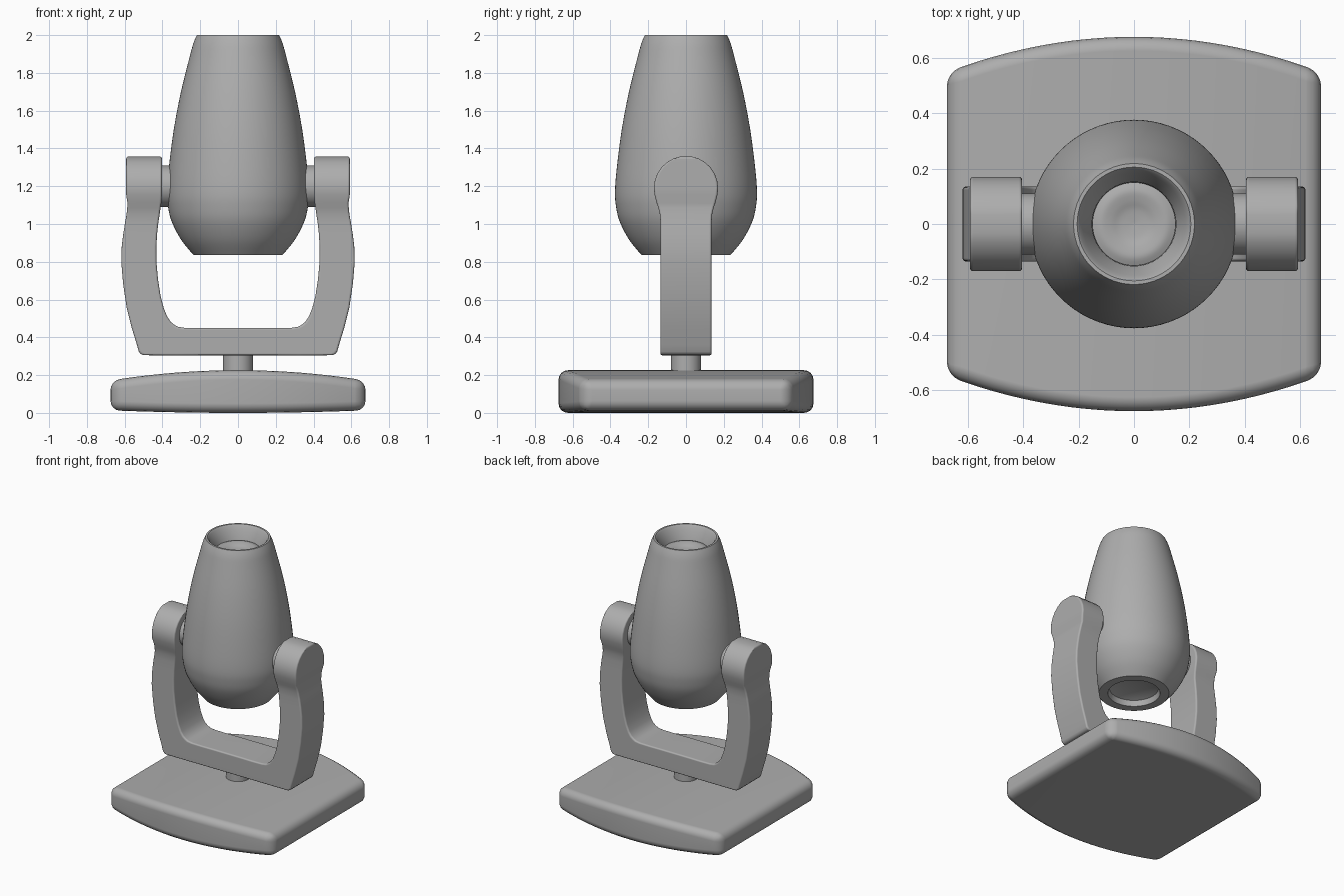
import bpy, bmesh, math
from mathutils import Matrix

if "Cube" in bpy.data.objects:
    bpy.data.objects.remove(bpy.data.objects["Cube"])

grey = bpy.data.materials.new("mid grey")
grey.diffuse_color = (0.42, 0.42, 0.42, 1)
grey.use_nodes = True
grey.node_tree.nodes["Principled BSDF"].inputs["Base Color"].default_value = grey.diffuse_color


def finish(name, bm, bevel=0.0, angle=40):
    bmesh.ops.recalc_face_normals(bm, faces=bm.faces[:])
    me = bpy.data.meshes.new(name)
    bm.to_mesh(me)
    bm.free()
    me.materials.append(grey)
    for p in me.polygons:
        p.use_smooth = True
    ob = bpy.data.objects.new(name, me)
    bpy.context.collection.objects.link(ob)
    if bevel:
        b = ob.modifiers.new("round", 'BEVEL')
        b.width, b.segments = bevel, 4
        b.limit_method, b.angle_limit = 'ANGLE', math.radians(angle)
        w = ob.modifiers.new("normals", 'WEIGHTED_NORMAL')
        w.keep_sharp = True
    else:
        me.set_sharp_from_angle(angle=math.radians(30))
    return ob


def spline(pts, n):
    """Catmull-Rom through points of any dimension."""
    out = []
    for i in range(len(pts) - 1):
        a, b = pts[max(i - 1, 0)], pts[i]
        c, d = pts[i + 1], pts[min(i + 2, len(pts) - 1)]
        for k in range(n):
            t = k / n
            out.append(tuple(0.5 * (2 * q + (r - p) * t + (2 * p - 5 * q + 4 * r - s) * t * t
                                    + (3 * q - p - 3 * r + s) * t ** 3)
                             for p, q, r, s in zip(a, b, c, d)))
    return out + [pts[-1]]


def lathe(name, profile, segs=72):
    bm = bmesh.new()
    vs = [bm.verts.new((r, 0, z)) for r, z in profile]
    es = [bm.edges.new(e) for e in zip(vs, vs[1:])]
    bmesh.ops.spin(bm, geom=vs + es, cent=(0, 0, 0), axis=(0, 0, 1),
                   angle=2 * math.pi, steps=segs, use_merge=False)
    bmesh.ops.remove_doubles(bm, verts=bm.verts[:], dist=1e-5)
    return finish(name, bm)


def loft(name, rings, bevel, angle):
    """Skin a list of four-corner sections and cap both ends."""
    bm = bmesh.new()
    rows = [[bm.verts.new(p) for p in ring] for ring in rings]
    for a, b in zip(rows, rows[1:]):
        for i in range(4):
            j = (i + 1) % 4
            bm.faces.new((a[i], a[j], b[j], b[i]))
    bm.faces.new(rows[0])
    bm.faces.new(rows[-1])
    return finish(name, bm, bevel, angle)


# base: bowed front and back, crowned top
rings = []
for i in range(25):
    x = 0.675 * (i / 12 - 1)
    y = 0.675 - 0.28 * x * x
    top, low = 0.226 - 0.12 * x * x, 0.03 * x * x
    rings.append([(x, -y, low), (x, y, low), (x, y, top), (x, -y, top)])
loft("base", rings, 0.05, 40)

# stem between base and yoke
lathe("stem", [(0, 0.15), (0.08, 0.15), (0.08, 0.33), (0, 0.33)], 48)

# yoke: sections (inner x, inner z, outer x, outer z, half depth), mirrored
arm = [(0.12, 0.45, 0.2, 0.305, 0.135), (0.28, 0.45, 0.46, 0.305, 0.135),
       (0.335, 0.465, 0.515, 0.312, 0.135), (0.375, 0.51, 0.535, 0.36, 0.135),
       (0.41, 0.62, 0.59, 0.56, 0.135), (0.432, 0.8, 0.618, 0.8, 0.135),
       (0.428, 0.95, 0.607, 0.95, 0.135), (0.415, 1.05, 0.59, 1.05, 0.138),
       (0.406, 1.11, 0.585, 1.11, 0.155)]
arm = spline(arm, 2)
for a in range(-12, 81, 13):           # round head
    t = math.radians(a)
    z = 1.19 + 0.17 * math.sin(t)
    arm.append((0.403, z, 0.592, z, 0.17 * math.cos(t)))


def section(s, m):
    xi, zi, xo, zo, h = s
    return [(m * xi, -h, zi), (m * xi, h, zi), (m * xo, h, zo), (m * xo, -h, zo)]


loft("yoke", [section(s, -1) for s in reversed(arm)] + [section(s, 1) for s in arm], 0.025, 50)

# pivots joining body and yoke
for side, name in ((-1, "left_pivot"), (1, "right_pivot")):
    bm = bmesh.new()
    bmesh.ops.create_cone(bm, cap_ends=True, segments=48, radius1=0.11, radius2=0.11, depth=0.14,
                          matrix=Matrix.Translation((side * 0.38, 0, 1.2))
                          @ Matrix.Rotation(math.pi / 2, 4, 'Y'))
    finish(name, bm)

# body: tapered shell with a recess in each end
shell = spline([(0.235, 0.835), (0.30, 0.915), (0.35, 1.01), (0.37, 1.09), (0.376, 1.17),
                (0.366, 1.3), (0.34, 1.5), (0.302, 1.7), (0.252, 1.9), (0.235, 1.96),
                (0.218, 2.0)], 4)
under = [(0, 0.90), (0.10, 0.895), (0.15, 0.88), (0.165, 0.875), (0.175, 0.835)]
mouth = [(0.205, 2.0), (0.195, 1.99), (0.185, 1.96), (0.152, 1.91)]
lathe("body", under + shell + mouth + [(0.15, 1.89), (0, 1.89)])

# lens set into the top recess
lathe("lens", spline([(0.15, 1.905), (0.12, 1.915), (0.085, 1.91), (0.05, 1.90), (0, 1.895)], 4))
